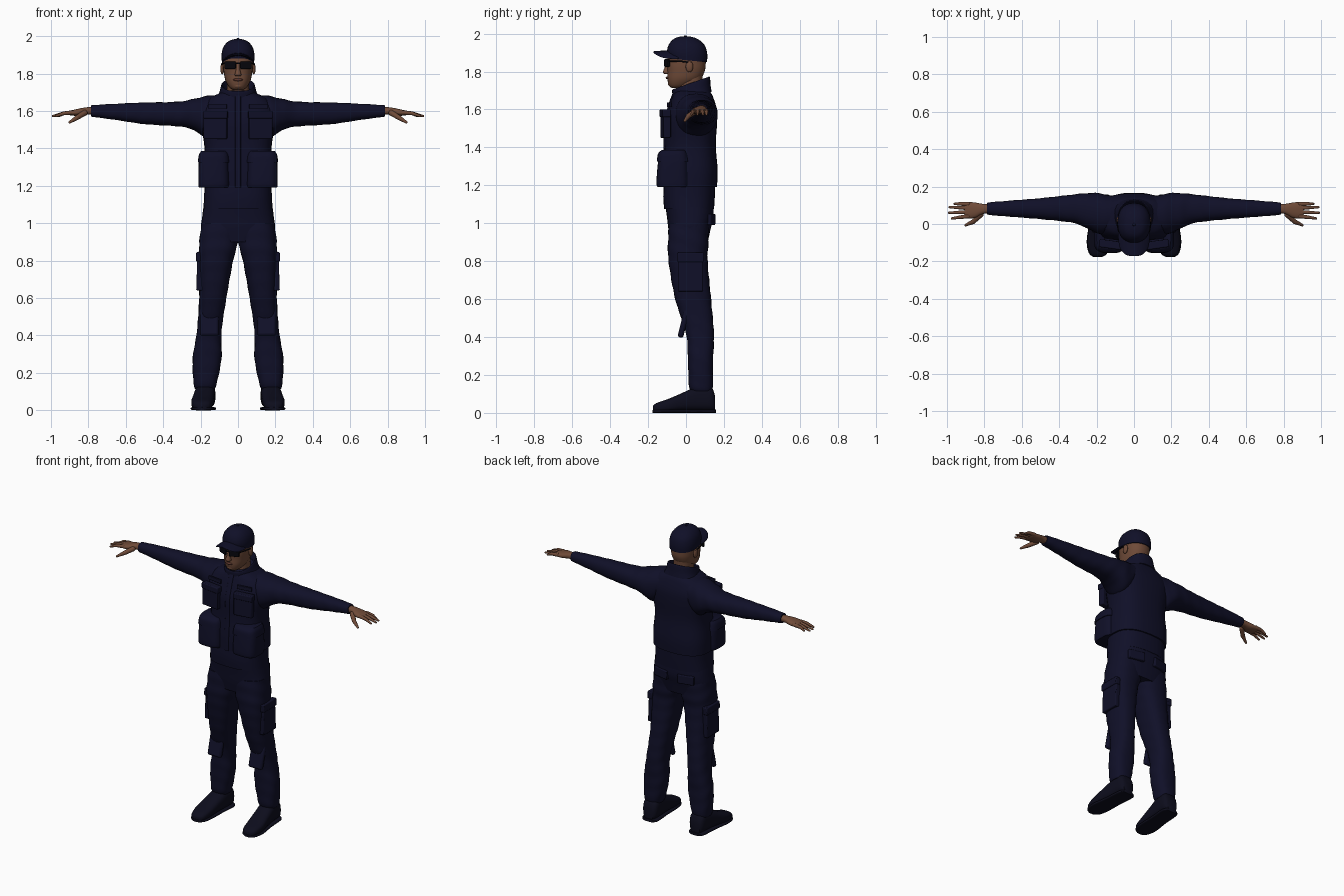
import bpy
import bmesh
from math import sin, cos, pi, radians
from mathutils import Vector, Matrix

default_cube = bpy.data.objects.get("Cube")
if default_cube:
    bpy.data.objects.remove(default_cube, do_unlink=True)


def material(name, red, green, blue):
    mat = bpy.data.materials.new(name)
    mat.use_nodes = True
    colour = (red, green, blue, 1)
    mat.diffuse_color = colour
    shader = mat.node_tree.nodes["Principled BSDF"]
    shader.inputs["Base Color"].default_value = colour
    shader.inputs["Roughness"].default_value = .8
    return mat


navy = material("navy cloth", .005, .005, .021)
boot_black = material("boot leather", .004, .004, .012)
skin = material("brown skin", .16, .07, .04)
lip = material("lip brown", .1, .035, .025)
glass = material("dark glass", .002, .002, .004)


def finish(name, bm, mat, mirror=False, bevel=0):
    bmesh.ops.recalc_face_normals(bm, faces=bm.faces)
    mesh = bpy.data.meshes.new(name)
    bm.to_mesh(mesh)
    bm.free()
    mesh.materials.append(mat)
    obj = bpy.data.objects.new(name, mesh)
    bpy.context.collection.objects.link(obj)
    bpy.ops.object.select_all(action='DESELECT')
    obj.select_set(True)
    bpy.context.view_layer.objects.active = obj
    bpy.ops.object.shade_smooth_by_angle(angle=radians(45))
    if bevel:
        mod = obj.modifiers.new("rounded edges", 'BEVEL')
        mod.width, mod.segments = bevel, 2
    if mirror:
        obj.modifiers.new("mirror", 'MIRROR')
    return obj


def spline(rows, steps):
    """Smooth the rows by Catmull-Rom interpolation."""
    result = []
    last = len(rows) - 1
    for i in range(last):
        p, q, r, s = (Vector(rows[min(max(i + k, 0), last)]) for k in (-1, 0, 1, 2))
        for j in range(steps):
            t = j / steps
            result.append(q + t / 2 * (r - p + t * (2 * p - 5 * q + 4 * r - s
                                                    + t * (3 * (q - r) + s - p))))
    result.append(Vector(rows[-1]))
    return result


def loft(name, axis, rows, mat, mirror=False, power=2.3, steps=4, sides=28, folds=0, warp=None):
    """Rows hold a station on the axis, then low and high limits on the two other axes."""
    place = {'x': lambda t, a, b: (t, a, b),
             'y': lambda t, a, b: (a, t, b),
             'z': lambda t, a, b: (a, b, t)}[axis]
    bm = bmesh.new()
    rings = []
    for t, a0, a1, b0, b1 in spline(rows, steps):
        ring = []
        for k in range(sides):
            angle = 2 * pi * k / sides
            c, s = cos(angle), sin(angle)
            ripple = 1 + folds * sin(70 * t + 3 * sin(angle))
            u = abs(c) ** (2 / power) * (1 if c > 0 else -1) * ripple
            v = abs(s) ** (2 / power) * (1 if s > 0 else -1) * ripple
            co = Vector(place(t, (a0 + a1 + u * (a1 - a0)) / 2, (b0 + b1 + v * (b1 - b0)) / 2))
            ring.append(bm.verts.new(warp(co) if warp else co))
        rings.append(ring)
    for low, high in zip(rings, rings[1:]):
        for k in range(sides):
            n = (k + 1) % sides
            bm.faces.new((low[k], low[n], high[n], high[k]))
    bm.faces.new(rings[0])
    bm.faces.new(rings[-1])
    return finish(name, bm, mat, mirror)


def centred(rows):
    """Turn a half width into limits on both sides of the middle."""
    return [(z, -half, half, front, back) for z, half, front, back in rows]


def box(name, centre, size, mat, mirror=False, turn=0, axis='Z', bevel=.006):
    bm = bmesh.new()
    matrix = Matrix.Translation(centre) @ Matrix.Rotation(radians(turn), 4, axis)
    bmesh.ops.create_cube(bm, size=1, matrix=matrix @ Matrix.Diagonal((*size, 1)))
    return finish(name, bm, mat, mirror, bevel)


def ball(name, centre, radii, mat, mirror=False):
    bm = bmesh.new()
    matrix = Matrix.Translation(centre) @ Matrix.Diagonal((*radii, 1))
    bmesh.ops.create_uvsphere(bm, u_segments=16, v_segments=10, radius=1, matrix=matrix)
    return finish(name, bm, mat, mirror)


def tube(name, points, radii, mat):
    """Mirrored rounded tube through a few points."""
    bm = bmesh.new()
    for i, (point, radius) in enumerate(zip(points, radii)):
        start = Vector(point)
        bmesh.ops.create_uvsphere(bm, u_segments=10, v_segments=6, radius=radius,
                                  matrix=Matrix.Translation(start))
        if i + 1 < len(points):
            end = Vector(points[i + 1])
            aim = (end - start).to_track_quat('Z', 'Y').to_matrix().to_4x4()
            bmesh.ops.create_cone(bm, segments=10, radius1=radius, radius2=radii[i + 1],
                                  depth=(end - start).length,
                                  matrix=Matrix.Translation((start + end) / 2) @ aim)
    return finish(name, bm, mat, True)


# Trousers, with the hips and both legs
loft("trouser_hips", 'z', centred([
    (.9, .17, -.08, .115), (.97, .197, -.093, .13), (1.03, .192, -.1, .145),
    (1.1, .183, -.11, .145)]), navy, power=2.6)
loft("trouser_legs", 'z', [
    (.115, .125, .23, .025, .138), (.15, .112, .238, .015, .142), (.28, .088, .242, .01, .143),
    (.42, .088, .22, 0, .147), (.6, .062, .208, -.057, .132), (.8, .026, .21, -.092, .114),
    (.9, 0, .207, -.095, .118), (1, -.01, .195, -.09, .12)],
    navy, True, power=2.5, steps=8, folds=.015)
box("cargo_pockets", (.202, .025, .74), (.036, .13, .2), navy, True, -2, 'Y')
box("cargo_flaps", (.206, .025, .82), (.036, .14, .05), navy, True, -2, 'Y')
box("back_pockets", (.09, .125, 1.02), (.11, .04, .06), navy, True, -12)
box("knee_patches", (.153, -.01, .48), (.1, .03, .17), navy, True, -14, 'X', .012)

# Boots
loft("boots", 'y', [
    (-.175, .17, .215, .008, .035), (-.155, .146, .238, .002, .052), (-.09, .134, .25, .004, .075),
    (-.02, .128, .242, .01, .105), (.06, .122, .232, .01, .14), (.13, .122, .226, .01, .14),
    (.153, .14, .21, .012, .09)], boot_black, True, power=2.8)
loft("boot_soles", 'y', [
    (-.177, .172, .215, 0, .016), (-.155, .142, .242, 0, .018), (-.09, .128, .253, 0, .018),
    (.02, .125, .238, 0, .018), (.13, .118, .23, 0, .018), (.158, .14, .212, 0, .018)],
    boot_black, True, power=4)

# Shirt tail, jacket body and front strip
loft("shirt_tail", 'z', centred([
    (1.075, .186, -.115, .148), (1.14, .181, -.12, .152), (1.22, .18, -.115, .155)]),
    navy, power=2.6)
jacket_rows = [
    (1.19, .19, -.122, .163), (1.28, .19, -.122, .167), (1.41, .18, -.112, .157),
    (1.53, .2, -.112, .164), (1.6, .205, -.094, .162), (1.66, .165, -.075, .145),
    (1.69, .11, -.062, .13), (1.71, .07, -.05, .11)]
loft("jacket_body", 'z', centred(jacket_rows), navy, power=2.6)
loft("front_strip", 'z', centred([(z, .016, front - .006, front + .03)
                                  for z, half, front, back in jacket_rows[:-1]]), navy, power=5)

# Jacket pockets with flaps
loft("waist_pockets", 'z', [
    (1.19, .05, .207, -.145, .01), (1.21, .045, .212, -.156, .015), (1.32, .05, .21, -.148, .01),
    (1.37, .055, .202, -.138, 0)], navy, True, power=3.5)
loft("waist_flaps", 'z', [
    (1.325, .044, .215, -.154, .016), (1.365, .05, .209, -.148, .008),
    (1.385, .06, .198, -.13, 0)], navy, True, power=3.5)
box("chest_pockets", (.12, -.108, 1.52), (.125, .04, .14), navy, True, 8)
box("chest_flaps", (.12, -.11, 1.58), (.132, .044, .04), navy, True, 8)
box("name_tapes", (.11, -.087, 1.625), (.1, .012, .025), navy, True, 8, bevel=.002)

# Sleeves
loft("sleeves", 'x', [
    (.1, -.045, .145, 1.52, 1.686), (.17, -.055, .162, 1.46, 1.68), (.24, -.03, .166, 1.5, 1.664),
    (.32, .005, .158, 1.518, 1.65), (.5, .026, .138, 1.53, 1.645), (.65, .038, .126, 1.552, 1.639),
    (.77, .048, .116, 1.568, 1.632), (.785, .052, .112, 1.572, 1.628)],
    navy, True, steps=8, folds=.015)

# Hands
loft("palms", 'x', [
    (.76, .06, .105, 1.58, 1.622), (.81, .053, .108, 1.58, 1.62), (.85, .033, .115, 1.574, 1.613),
    (.89, .03, .117, 1.576, 1.604), (.905, .04, .112, 1.58, 1.6)], skin, True)
for finger, root_y, tip_x, tip_y in (("little", .107, .965, .108), ("ring", .085, .993, .09),
                                     ("middle", .064, .996, .06), ("index", .042, .98, .03)):
    tube(finger + "_fingers",
         [(.885, root_y, 1.592), (.93, (root_y + tip_y) / 2, 1.588), (tip_x - .006, tip_y, 1.573)],
         (.012, .01, .006), skin)
tube("thumbs", [(.82, .05, 1.59), (.86, .012, 1.565), (.9, -.006, 1.54)],
     (.016, .013, .007), skin)

# Neck and standing collar
loft("neck", 'z', centred([(1.66, .065, -.04, .095), (1.73, .058, -.04, .085),
                          (1.8, .06, -.03, .09)]), skin)
loft("collar", 'z', centred([
    (1.655, .12, -.075, .135), (1.69, .102, -.07, .13), (1.735, .09, -.073, .126),
    (1.735, .083, -.064, .117), (1.7, .075, -.055, .108)]), navy,
    warp=lambda co: co + Vector((0, 0, .35 * (co.y - .027))))

# Head and face
loft("head", 'z', centred([
    (1.713, .026, -.075, -.03), (1.727, .046, -.09, .02), (1.76, .066, -.098, .075),
    (1.8, .075, -.098, .098), (1.84, .08, -.1, .104), (1.9, .08, -.09, .1),
    (1.95, .05, -.05, .06)]), skin)
loft("nose", 'z', centred([
    (1.786, .012, -.11, -.08), (1.795, .018, -.122, -.08), (1.82, .011, -.113, -.08),
    (1.85, .008, -.103, -.08)]), skin)
ball("lips", (0, -.096, 1.767), (.026, .011, .008), lip)
ball("chin", (0, -.08, 1.735), (.025, .015, .015), skin)
ball("ears", (.084, .018, 1.826), (.01, .02, .03), skin, True)

# Sunglasses
box("lenses", (.042, -.1, 1.845), (.064, .012, .04), glass, True, 22, bevel=.005)
box("glasses_bridge", (0, -.112, 1.855), (.03, .008, .008), glass, bevel=.002)
tube("glasses_arms", [(.072, -.088, 1.855), (.086, -.02, 1.853), (.086, .025, 1.847)],
     (.004, .004, .004), glass)

# Cap crown, brim and button
loft("cap_crown", 'z', centred([
    (1.86, .086, -.092, .111), (1.9, .088, -.1, .112), (1.94, .079, -.09, .1),
    (1.97, .055, -.066, .066), (1.983, .025, -.036, .03), (1.986, .006, -.01, .006)]), navy,
    warp=lambda co: co + Vector((0, 0, -.1 * co.y * (1.99 - co.z) / .13)))
loft("cap_brim", 'y', [
    (-.172, -.02, .02, 1.9, 1.906), (-.16, -.05, .05, 1.898, 1.908),
    (-.125, -.076, .076, 1.896, 1.91), (-.07, -.085, .085, 1.894, 1.912),
    (-.04, -.084, .084, 1.894, 1.912)], navy,
    warp=lambda co: co - Vector((0, 0, 5 * co.x ** 2)))
ball("cap_button", (0, -.003, 1.986), (.008, .008, .005), navy)
